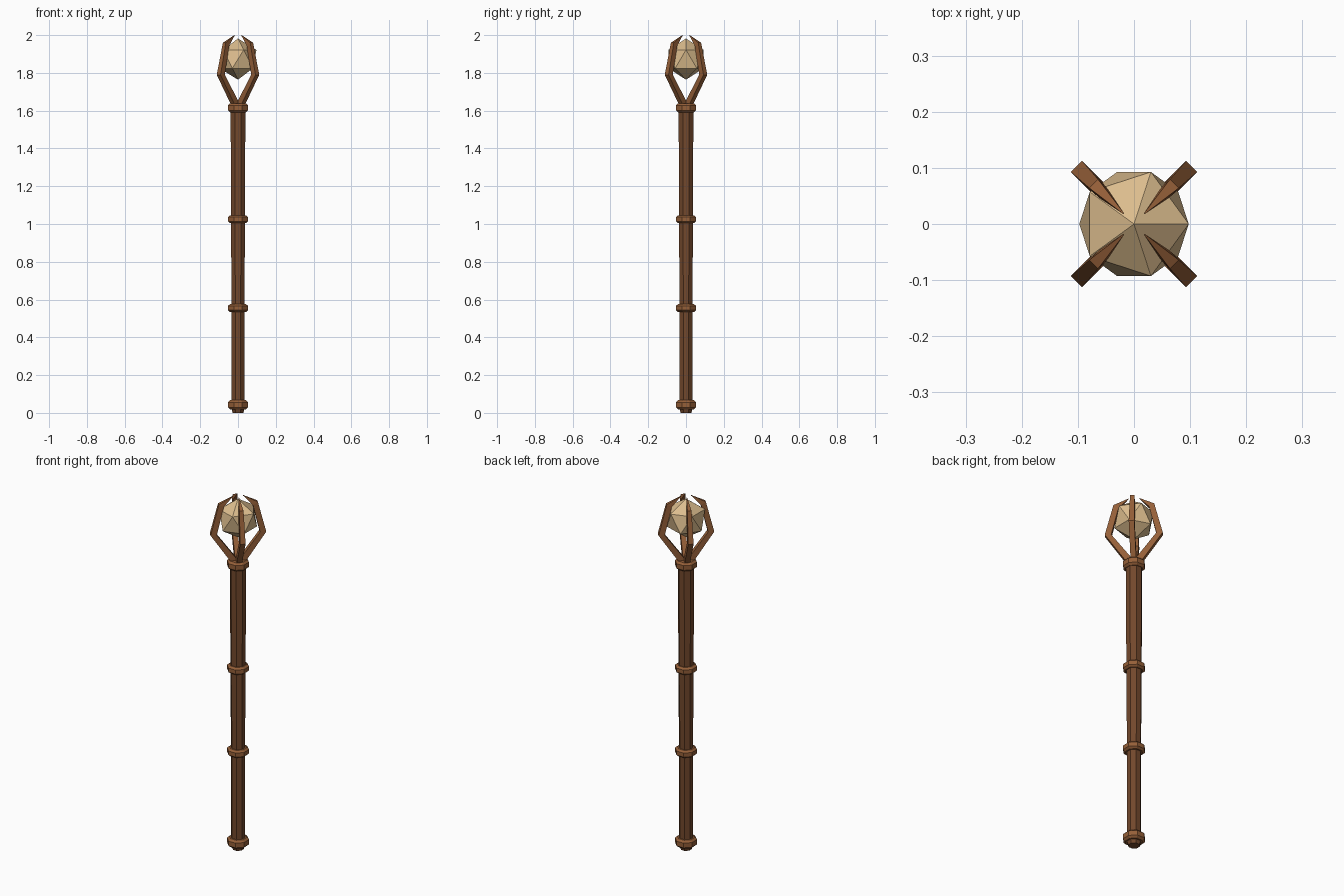
import bpy, bmesh
from math import pi, cos, sin
from mathutils import Vector

cube = bpy.data.objects.get("Cube")
if cube:
    bpy.data.objects.remove(cube)


def material(name, rgb):
    m = bpy.data.materials.new(name)
    m.use_nodes = True
    m.diffuse_color = (*rgb, 1)
    m.node_tree.nodes["Principled BSDF"].inputs["Base Color"].default_value = (*rgb, 1)
    return m


dark_wood = material("dark wood", (0.17, 0.065, 0.025))
light_wood = material("light wood", (0.30, 0.115, 0.04))
crystal = material("tan crystal", (0.72, 0.51, 0.27))


def finish(bm, name, mat):
    bmesh.ops.recalc_face_normals(bm, faces=bm.faces)
    mesh = bpy.data.meshes.new(name)
    bm.to_mesh(mesh)
    bm.free()
    mesh.materials.append(mat)
    obj = bpy.data.objects.new(name, mesh)
    bpy.context.collection.objects.link(obj)
    return obj


def loft(name, rings, mat):
    """Skin a list of equal-length point rings and cap both ends."""
    bm = bmesh.new()
    loops = [[bm.verts.new(p) for p in ring] for ring in rings]
    n = len(loops[0])
    for a, b in zip(loops, loops[1:]):
        for i in range(n):
            j = (i + 1) % n
            bm.faces.new((a[i], a[j], b[j], b[i]))
    bm.faces.new(loops[0])
    bm.faces.new(loops[-1])
    return finish(bm, name, mat)


def octagon(apothem, z):
    r = apothem / cos(pi / 8)
    return [(r * cos(pi / 8 + i * pi / 4), r * sin(pi / 8 + i * pi / 4), z) for i in range(8)]


# Tapered shaft
shaft = [(0.028, 0), (0.034, 0.02), (0.034, 0.55), (0.037, 1.02), (0.039, 1.62)]
loft("shaft", [octagon(r, z) for r, z in shaft], dark_wood)

# Chamfered bands
bands = {"bottom_band": (0.043, 0.024), "lower_band": (0.555, 0.021),
         "upper_band": (1.025, 0.021), "top_band": (1.615, 0.024)}
for name, (z, h) in bands.items():
    profile = [(0.042, -h), (0.053, -h * 0.55), (0.053, h * 0.55), (0.042, h)]
    loft(name, [octagon(r, z + dz) for r, dz in profile], light_wood)

# Four bent claws: outer and inner (radius, height) and half width at each bend
bends = [((0.032, 1.622), (0.0, 1.635), 0.014),
         ((0.145, 1.79), (0.113, 1.79), 0.014),
         ((0.102, 1.96), (0.076, 1.945), 0.011),
         ((0.027, 2.0), (0.026, 1.998), 0.001)]
for k, name in enumerate(("back_left", "back_right", "front_right", "front_left")):
    a = pi / 4 + k * pi / 2
    out, side = Vector((cos(a), sin(a), 0)), Vector((-sin(a), cos(a), 0))
    rings = []
    for (ro, zo), (ri, zi), w in bends:
        o = out * ro + Vector((0, 0, zo))
        i = out * ri + Vector((0, 0, zi))
        rings.append([o - side * w, o + side * w, i + side * w, i - side * w])
    loft(name + "_claw", rings, light_wood)

# Faceted orb
bm = bmesh.new()
bmesh.ops.create_icosphere(bm, subdivisions=1, radius=0.109)
bmesh.ops.translate(bm, vec=(0, 0, 1.873), verts=bm.verts)
finish(bm, "orb", crystal)
